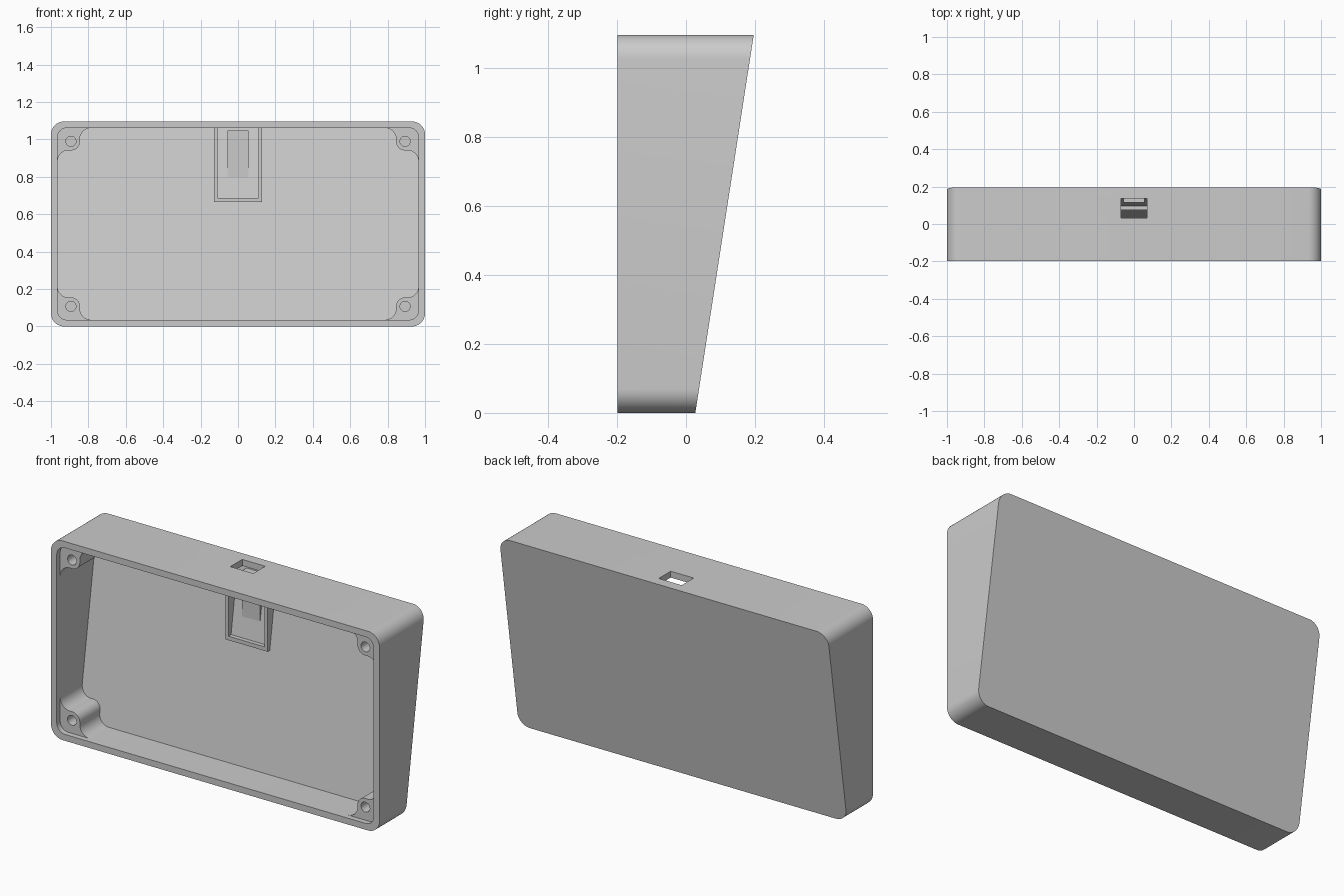
import bpy, bmesh, math

if "Cube" in bpy.data.objects:
    bpy.data.objects.remove(bpy.data.objects["Cube"])

H, FRONT = 1.096, -0.198      # height and front plane
WALL, POST_Y = 0.035, -0.168  # wall thickness, front face of the posts

mat = bpy.data.materials.new("plain grey")
mat.diffuse_color = (0.6, 0.6, 0.6, 1)
mat.use_nodes = True
mat.node_tree.nodes["Principled BSDF"].inputs["Base Color"].default_value = mat.diffuse_color


def back(z, offset=0.0):
    """Depth of the slanted back at height z."""
    return 0.027 + 0.1545 * z + offset


def arc(cx, cz, r, a0, a1, n=10):
    return [(cx + r * math.cos(a0 + (a1 - a0) * i / n),
             cz + r * math.sin(a0 + (a1 - a0) * i / n)) for i in range(n + 1)]


def rounded_rect(inset, r):
    x, z0, z1 = 1 - inset - r, inset + r, H - inset - r
    q = math.pi / 2
    return (arc(x, z1, r, 0, q) + arc(-x, z1, r, q, 2 * q)
            + arc(-x, z0, r, 2 * q, 3 * q) + arc(x, z0, r, 3 * q, 4 * q))


def prism(name, loop, y0, y1):
    """Extrude an x-z outline from y0 to y1; y1 may depend on height."""
    end = y1 if callable(y1) else (lambda z: y1)
    bm = bmesh.new()
    a = [bm.verts.new((x, y0, z)) for x, z in loop]
    b = [bm.verts.new((x, end(z), z)) for x, z in loop]
    bm.faces.new(a)
    bm.faces.new(b[::-1])
    n = len(loop)
    for i in range(n):
        j = (i + 1) % n
        bm.faces.new((a[j], a[i], b[i], b[j]))
    bmesh.ops.recalc_face_normals(bm, faces=bm.faces)
    me = bpy.data.meshes.new(name)
    bm.to_mesh(me)
    bm.free()
    ob = bpy.data.objects.new(name, me)
    bpy.context.collection.objects.link(ob)
    me.materials.append(mat)
    return ob


def rect(x0, x1, z0, z1):
    return [(x0, z0), (x1, z0), (x1, z1), (x0, z1)]


def cut(ob, cutter):
    mod = ob.modifiers.new("cut", "BOOLEAN")
    mod.operation, mod.solver, mod.object = "DIFFERENCE", "EXACT", cutter
    dg = bpy.context.evaluated_depsgraph_get()
    me = bpy.data.meshes.new_from_object(ob.evaluated_get(dg))
    ob.modifiers.clear()
    ob.data = me
    bpy.data.objects.remove(cutter)


def smooth(ob):
    bpy.ops.object.select_all(action="DESELECT")
    ob.select_set(True)
    bpy.context.view_layer.objects.active = ob
    bpy.ops.object.shade_smooth_by_angle(angle=math.radians(30))


# Housing: wedge-shaped open box with a connector port in the top wall
housing = prism("housing", rounded_rect(0, 0.07), FRONT, back)
cut(housing, prism("cavity", rounded_rect(WALL, 0.05), -0.3,
                   lambda z: back(z, -0.036)))
cut(housing, prism("port", rect(-0.07, 0.07, 1.03, 1.2), 0.033, 0.137))
smooth(housing)

# Corner screw posts, filleted into both walls (outline for upper right)
PX, PZ, PR, FR = 0.893, H - 0.107, 0.048, 0.06
wx, wz = 1 - WALL, H - WALL
reach = PR + FR
fz = wz - FR                                   # fillet on the top wall
fx = PX - math.sqrt(reach ** 2 - (fz - PZ) ** 2)
gx = wx - FR                                   # fillet on the side wall
gz = PZ - math.sqrt(reach ** 2 - (gx - PX) ** 2)
af = math.atan2(PZ - fz, PX - fx)
ag = math.atan2(PZ - gz, PX - gx)
outline = (arc(fx, fz, FR, math.pi / 2, af)
           + arc(PX, PZ, PR, af + math.pi, ag + math.pi)[1:-1]
           + arc(gx, gz, FR, ag, 0)
           + [(wx + 0.01, gz), (wx + 0.01, wz + 0.01), (fx, wz + 0.01)])
for sx, side in ((1, "right"), (-1, "left")):
    for top, level in ((True, "upper"), (False, "lower")):
        def place(p):
            return (sx * p[0], p[1] if top else H - p[1])
        post = prism(f"{level}_{side}_screw_post", [place(p) for p in outline],
                     POST_Y, lambda z: back(z, -0.026))
        hx, hz = place((PX, PZ))
        cut(post, prism("screw_hole", arc(hx, hz, 0.027, 0, math.tau, 32)[:-1],
                        -0.3, -0.03))
        smooth(post)

# U-shaped holder for the connector board
prism("board_holder",
      [(-0.128, 1.07), (-0.128, 0.665), (0.128, 0.665), (0.128, 1.07),
       (0.11, 1.07), (0.11, 0.687), (-0.11, 0.687), (-0.11, 1.07)],
      0.074, lambda z: back(z, -0.026))

# Upright support pad inside the holder, thickest at its top
prism("board_pad", rect(-0.055, 0.055, 0.72, 1.047), 0.114,
      lambda z: max(back(z, -0.026), 0.1141))
